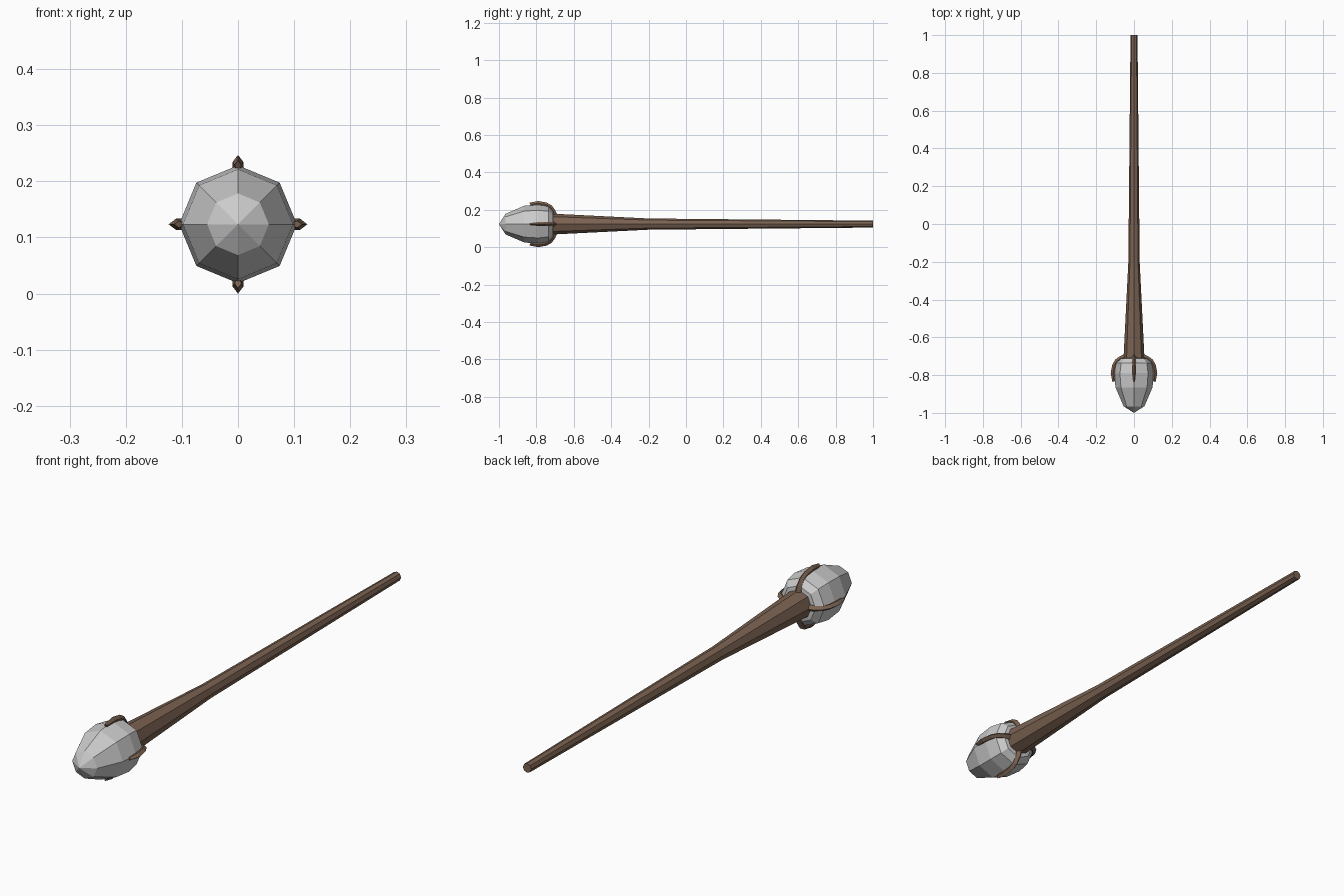
import bpy, bmesh, math

if "Cube" in bpy.data.objects:
    bpy.data.objects.remove(bpy.data.objects["Cube"])

CZ = 0.1235  # height of the long axis


def material(name, rgb):
    m = bpy.data.materials.new(name)
    m.diffuse_color = (*rgb, 1)
    m.use_nodes = True
    m.node_tree.nodes["Principled BSDF"].inputs["Base Color"].default_value = m.diffuse_color
    return m


def loft(name, rings, mat=None):
    """Skin a list of equal-length point rings and cap both ends."""
    bm = bmesh.new()
    vs = [[bm.verts.new(p) for p in ring] for ring in rings]
    n = len(vs[0])
    for a, b in zip(vs, vs[1:]):
        for i in range(n):
            j = (i + 1) % n
            bm.faces.new((a[i], a[j], b[j], b[i]))
    bm.faces.new(vs[0])
    bm.faces.new(vs[-1])
    bmesh.ops.remove_doubles(bm, verts=bm.verts, dist=1e-5)
    bmesh.ops.recalc_face_normals(bm, faces=bm.faces)
    me = bpy.data.meshes.new(name)
    bm.to_mesh(me)
    bm.free()
    ob = bpy.data.objects.new(name, me)
    bpy.context.collection.objects.link(ob)
    ob.location.z = CZ
    if mat:
        me.materials.append(mat)
    return ob


def octagon(y, r):
    return [(r * math.cos(k * math.pi / 4), y, r * math.sin(k * math.pi / 4))
            for k in range(8)]


wood = material("wood", (0.20, 0.125, 0.085))

# tapered eight-sided handle
loft("handle", [octagon(y, r) for y, r in
                [(-0.72, 0.056), (-0.20, 0.030), (1.0, 0.0185)]], wood)

# faceted stone head, pointed towards the front
loft("stone_head", [octagon(y, r) for y, r in
                    [(-1.0, 0.00001), (-0.965, 0.055), (-0.865, 0.098),
                     (-0.79, 0.105), (-0.735, 0.096), (-0.712, 0.072),
                     (-0.708, 0.03)]])

# four ridged prongs gripping the head: (outer y, outer r, inner y, inner r, half width)
PRONG = [(-0.690, 0.054, -0.715, 0.040, 0.013),
         (-0.700, 0.075, -0.718, 0.068, 0.011),
         (-0.717, 0.099, -0.738, 0.090, 0.010),
         (-0.745, 0.115, -0.755, 0.098, 0.010),
         (-0.790, 0.1235, -0.790, 0.102, 0.010),
         (-0.838, 0.114, -0.830, 0.100, 0.006)]
for k in range(4):
    rings = []
    for yo, ro, yi, ri, w in PRONG:
        ym, rm = yo * 0.4 + yi * 0.6, ro * 0.4 + ri * 0.6
        rings.append([(0, yo, ro), (w, ym, rm), (w * 0.7, yi, ri),
                      (-w * 0.7, yi, ri), (-w, ym, rm)])
    prong = loft(f"prong_{k + 1}", rings, wood)
    prong.rotation_euler.y = k * math.pi / 2
